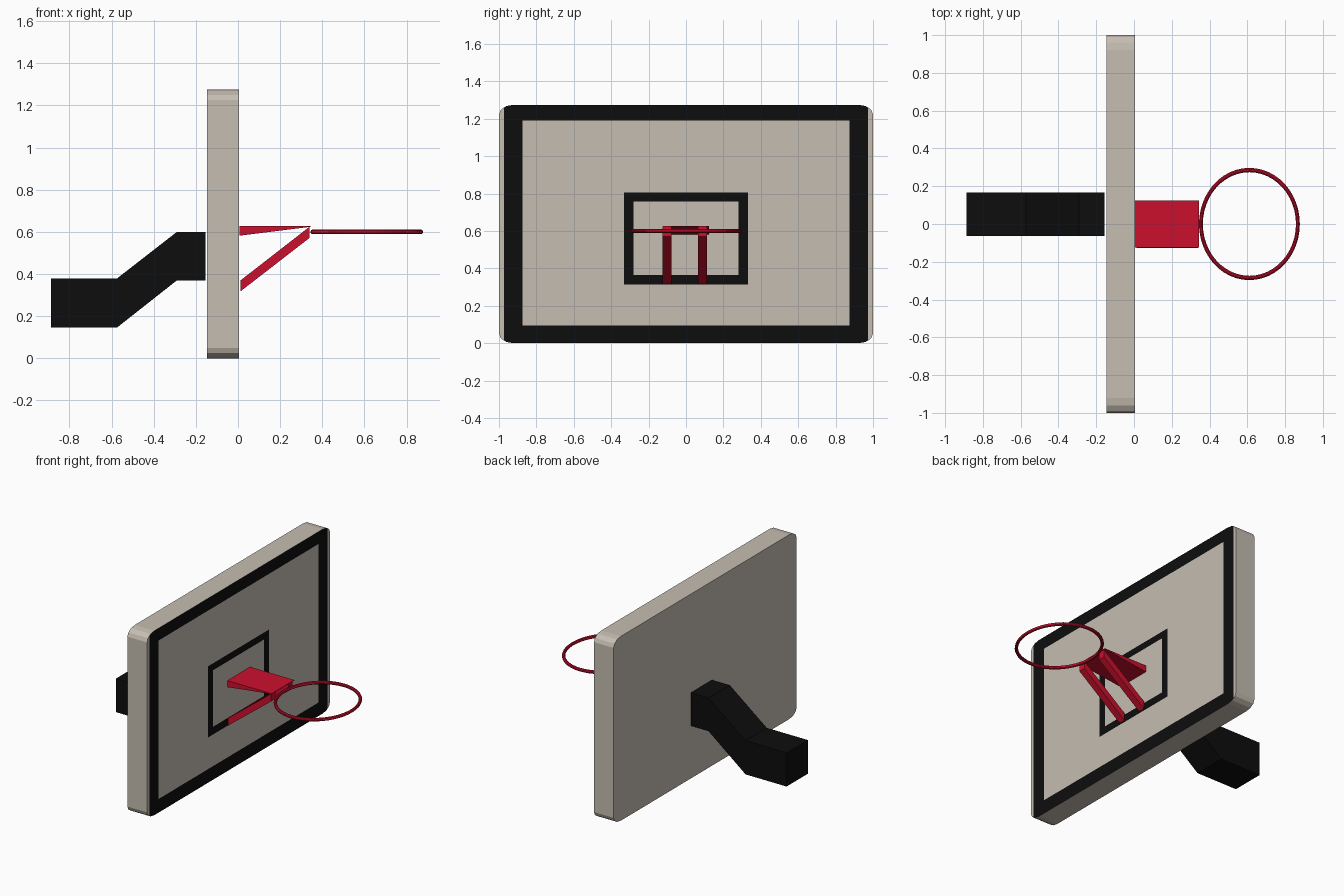
import bpy, bmesh, math

if "Cube" in bpy.data.objects:
    bpy.data.objects.remove(bpy.data.objects["Cube"])


def material(name, rgb):
    m = bpy.data.materials.new(name)
    m.diffuse_color = (*rgb, 1)
    m.use_nodes = True
    m.node_tree.nodes["Principled BSDF"].inputs["Base Color"].default_value = m.diffuse_color
    return m


BEIGE = material("beige", (0.56, 0.51, 0.44))
BLACK = material("black", (0.004, 0.004, 0.004))
RED = material("red", (0.60, 0.005, 0.026))


def to_object(bm, name, *mats):
    mesh = bpy.data.meshes.new(name)
    bmesh.ops.recalc_face_normals(bm, faces=bm.faces)
    bm.to_mesh(mesh)
    bm.free()
    ob = bpy.data.objects.new(name, mesh)
    bpy.context.collection.objects.link(ob)
    for m in mats:
        mesh.materials.append(m)
    return ob


def extrude(points, offset):
    """Solid made by sweeping a closed 3D outline along an offset."""
    bm = bmesh.new()
    face = bm.faces.new([bm.verts.new(p) for p in points])
    new = bmesh.ops.extrude_face_region(bm, geom=[face], use_keep_orig=True)["geom"]
    bmesh.ops.translate(bm, vec=offset, verts=[v for v in new if isinstance(v, bmesh.types.BMVert)])
    bmesh.ops.recalc_face_normals(bm, faces=bm.faces)
    return bm


def side_profile(name, pts, y0, y1, mat):
    return to_object(extrude([(x, y0, z) for x, z in pts], (0, y1 - y0, 0)), name, mat)


# Backboard: rounded slab, front face cut along the painted lines
H, RY, RZ = 1.275, 0.08, 0.05
outline = []
for quarter, (sy, sz) in enumerate([(1, 1), (-1, 1), (-1, -1), (1, -1)]):
    for step in range(4):
        a = math.radians(90 * quarter + 30 * step)
        outline.append((-0.146, sy * (1 - RY) + RY * math.cos(a),
                        H / 2 + sz * (H / 2 - RZ) + RZ * math.sin(a)))
board = extrude(outline, (0.15, 0, 0))


def front_faces():
    return [f for f in board.faces if f.normal.x > 0.9]


cuts = [((0, s * y, 0), (0, 1, 0)) for y in (0.973, 0.875, 0.332, 0.28) for s in (-1, 1)]
cuts += [((0, 0, z), (0, 0, 1)) for z in (0.094, 1.19, 0.313, 0.805, 0.366, 0.757)]
for co, no in cuts:
    faces = front_faces()
    edges = {e for f in faces for e in f.edges}
    verts = {v for f in faces for v in f.verts}
    bmesh.ops.bisect_plane(board, geom=[*verts, *edges, *faces], plane_co=co, plane_no=no)
    board.normal_update()


def inside(c, y, z0, z1):
    return abs(c.y) < y and z0 < c.z < z1


# Black border and target square
for f in front_faces():
    c = f.calc_center_median()
    border = abs(c.y) < 0.973 and not inside(c, 0.875, 0.094, 1.19)
    target = inside(c, 0.332, 0.313, 0.805) and not inside(c, 0.28, 0.366, 0.757)
    f.material_index = int(border or target)
to_object(board, "backboard", BEIGE, BLACK)

# Cranked mounting arm behind the board
side_profile("mounting_arm",
             [(-0.887, 0.147), (-0.573, 0.147), (-0.29, 0.37), (-0.155, 0.37),
              (-0.155, 0.60), (-0.29, 0.60), (-0.573, 0.38), (-0.887, 0.38)],
             -0.064, 0.168, BLACK)

# Wedge-shaped rim bracket and its two struts
side_profile("rim_bracket", [(0.006, 0.582), (0.344, 0.624), (0.344, 0.627), (0.006, 0.627)],
             -0.124, 0.124, RED)
for side, y in (("left", -0.126), ("right", 0.064)):
    side_profile(side + "_strut", [(0.012, 0.318), (0.34, 0.572), (0.34, 0.625), (0.012, 0.37)],
                 y, y + 0.048, RED)

# Slightly oval rim
bpy.ops.mesh.primitive_torus_add(location=(0.611, 0, 0.60), major_radius=1, minor_radius=0.04,
                                 major_segments=48, minor_segments=10)
rim = bpy.context.object
rim.name = "rim"
for v in rim.data.vertices:
    v.co.x *= 0.267 / 1.04
    v.co.y *= 0.297 / 1.04
    v.co.z *= 0.28
rim.data.materials.append(RED)
bpy.ops.object.shade_smooth_by_angle()
